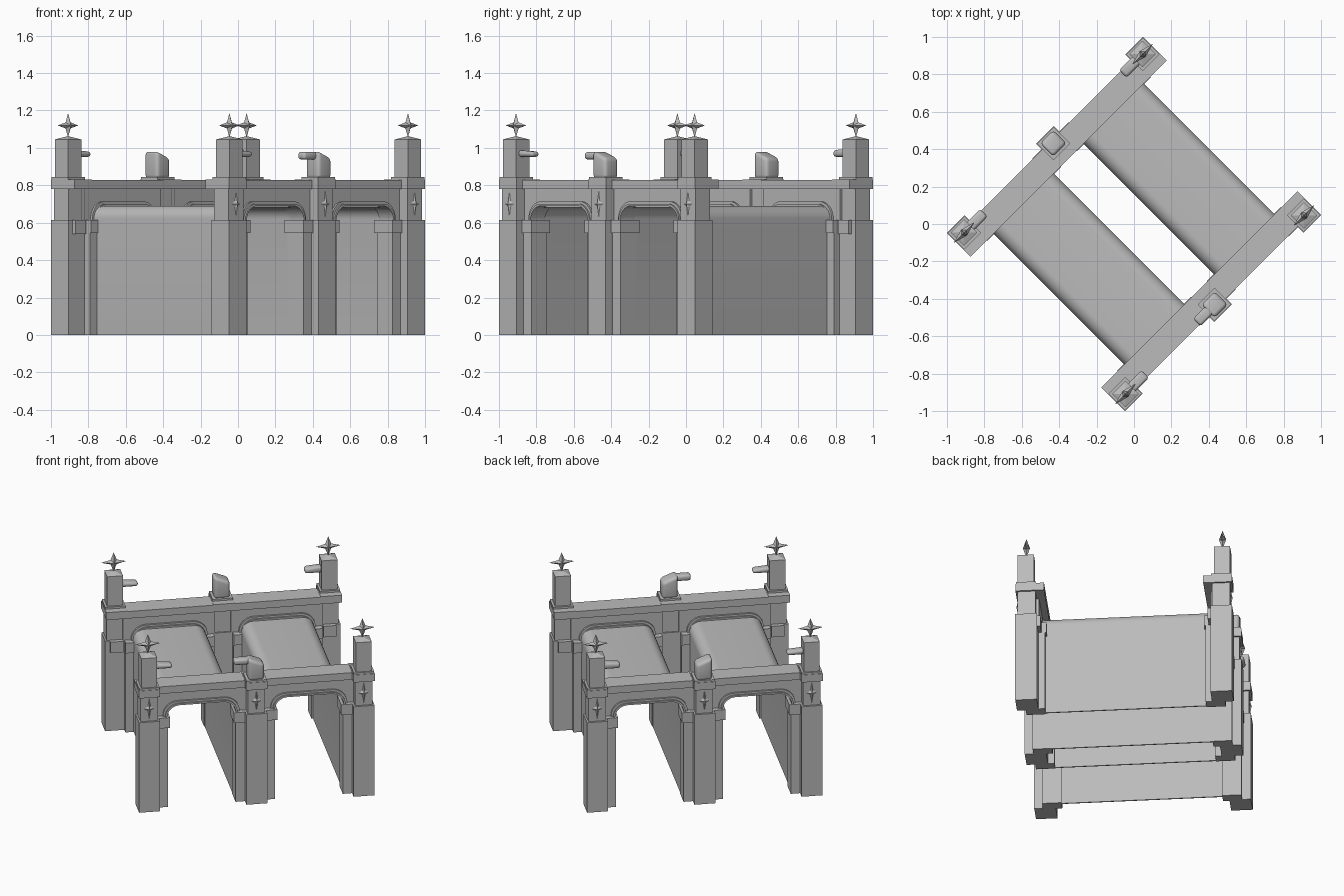
import bpy, bmesh, math
from mathutils import Matrix, Vector

if "Cube" in bpy.data.objects:
    bpy.data.objects.remove(bpy.data.objects["Cube"])

# Everything is laid out on straight axes (u along the facades, w across), then turned 45 degrees
TURN = Matrix.Rotation(math.radians(45), 4, 'Z')
stone = bpy.data.materials.new("grey stone")
stone.diffuse_color = (0.5, 0.5, 0.5, 1)
stone.use_nodes = True
stone.node_tree.nodes["Principled BSDF"].inputs["Base Color"].default_value = stone.diffuse_color


def finish(bm, name, smooth=False):
    bmesh.ops.recalc_face_normals(bm, faces=bm.faces)
    bm.transform(TURN)
    me = bpy.data.meshes.new(name)
    bm.to_mesh(me)
    bm.free()
    me.materials.append(stone)
    ob = bpy.data.objects.new(name, me)
    bpy.context.collection.objects.link(ob)
    if smooth:
        bpy.ops.object.select_all(action='DESELECT')
        ob.select_set(True)
        bpy.context.view_layer.objects.active = ob
        bpy.ops.object.shade_smooth_by_angle(angle=math.radians(35))
    return ob


def box(name, u, w, z, bevel=0, slope=0):
    """Box between two limits per axis; slope lowers the top towards +u."""
    bm = bmesh.new()
    bmesh.ops.create_cube(bm, size=1)
    for v in bm.verts:
        c = v.co.copy()
        v.co = [(a[0] + a[1]) / 2 + k * (a[1] - a[0]) for a, k in zip((u, w, z), c)]
        if c.z > 0 and c.x > 0:
            v.co.z -= slope
    if bevel:
        bmesh.ops.bevel(bm, geom=bm.edges[:], offset=bevel, segments=4, profile=0.5, affect='EDGES')
    return finish(bm, name, bevel > 0)


def arch(u0, u1, zb, zt, r, n=8):
    """Flat-topped arch outline with round shoulders."""
    pts = [(u0, zb)]
    for cu, start in ((u0 + r, 180), (u1 - r, 90)):
        for i in range(n + 1):
            a = math.radians(start - 90 * i / n)
            pts.append((cu + r * math.cos(a), zt - r + r * math.sin(a)))
    return pts + [(u1, zb)]


def band(name, inner, outer, w0, w1, smooth=True):
    """Solid strip between two matching outlines, from w0 to w1."""
    bm = bmesh.new()
    rows = [[bm.verts.new((p[0], w, p[1])) for p in line]
            for line, w in ((inner, w0), (outer, w0), (outer, w1), (inner, w1))]
    for k in range(4):
        a, b = rows[k], rows[(k + 1) % 4]
        for i in range(len(inner) - 1):
            bm.faces.new((a[i], a[i + 1], b[i + 1], b[i]))
    for i in (0, -1):
        bm.faces.new([r[i] for r in rows])
    return finish(bm, name, smooth)


def star(name, u, w, z, ru, rz, depth):
    """Four-pointed faceted star standing in the facade plane."""
    bm = bmesh.new()
    ring = []
    for i in range(8):
        a, k = i * math.pi / 4, (1 if i % 2 == 0 else 0.34)
        ring.append(bm.verts.new((u + ru * k * math.cos(a), w, z + rz * k * math.sin(a))))
    for d in (-depth, depth):
        tip = bm.verts.new((u, w + d, z))
        for i in range(8):
            bm.faces.new((ring[i], ring[(i + 1) % 8], tip))
    return finish(bm, name)


def post(u, w):
    """Square corner post with a low pyramid top."""
    box("corner_post", (u - .05, u + .05), (w - .05, w + .05), (.84, 1.045))
    bm = bmesh.new()
    bmesh.ops.create_cone(bm, cap_ends=True, segments=4, radius1=.0707, radius2=.012, depth=.015,
                          matrix=Matrix.Translation((u, w, 1.0525)) @ Matrix.Rotation(math.pi / 4, 4, 'Z'))
    finish(bm, "post_cap")
    star("post_star", u, w, 1.12, .078, .066, .022)


# Two vaulted passages running between the facades
for s in (-1, 1):
    a, b = sorted((s * .113, s * .568))
    band("vault", arch(a + .008, b - .008, 0, .682, .062), arch(a, b, 0, .69, .07), -.565, .565)

for side in (-1, 1):
    def W(a, b):
        return sorted((side * a, side * b))

    # Long beam over each facade
    box("beam", (-.74, .74), W(.495, .628), (.78, .828))

    for u in (-.675, 0, .675):
        # Stepped pier, capital and plate
        box("lower_pier", (u - .066, u + .066), W(.54, .674), (0, .615))
        box("upper_pier", (u - .055, u + .055), W(.55, .66), (.615, .78))
        box("capital", (u - .067, u + .067), W(.495, .673), (.78, .831))
        box("plate", (u - .064, u + .064), W(.545, .67), (.831, .844))
        star("pier_star", u, side * .66, .70, .034, .068, .012)
        # Jambs beside the pier, facing each opening
        for d in (-1, 1):
            if abs(u + d * .12) > .7:
                continue
            near = .06 if u == 0 else .055
            box("jamb", sorted((u + d * near, u + d * .125)), W(.50, .62), (0, .56))
            box("jamb_cap", sorted((u + d * near, u + d * .137)), W(.49, .632), (.545, .615))
    for s in (-1, 1):
        box("back_ledge", sorted((s * .63, s * .71)), W(.52, .545), (.54, .615))

    # Arched panels with raised mouldings
    for s in (-1, 1):
        a, b = sorted((s * .122, s * .556))
        inner = arch(a, b, .60, .69, .08)
        c, d = sorted((s * .05, s * .63))
        outer = [(c, .60)] + [(c, .60 + .18 * i / 8) for i in range(9)] \
            + [(d, .78 - .18 * i / 8) for i in range(9)] + [(d, .60)]
        band("arch_panel", inner, outer, *W(.535, .60), smooth=False)
        band("outer_moulding", inner, arch(a - .024, b + .024, .60, .714, .095), *W(.522, .612))
        band("inner_moulding", inner, arch(a - .011, b + .011, .60, .701, .088), *W(.512, .622))

    # Tall corner posts, short rounded middle posts
    for u in (-.675, .675):
        post(u, side * .61)
        if not (u > 0 and side < 0):
            k = 1 if u < 0 else -1
            box("side_knob", sorted((u + k * .04, u + k * .15)), W(.582, .638), (.952, .988), .015, .008 * k)
    box("middle_post", (-.05, .05), W(.56, .66), (.835, .985), .02, .04)

# Knob on the front middle post
box("middle_knob", (-.135, -.03), (-.638, -.582), (.938, .978), .015)
